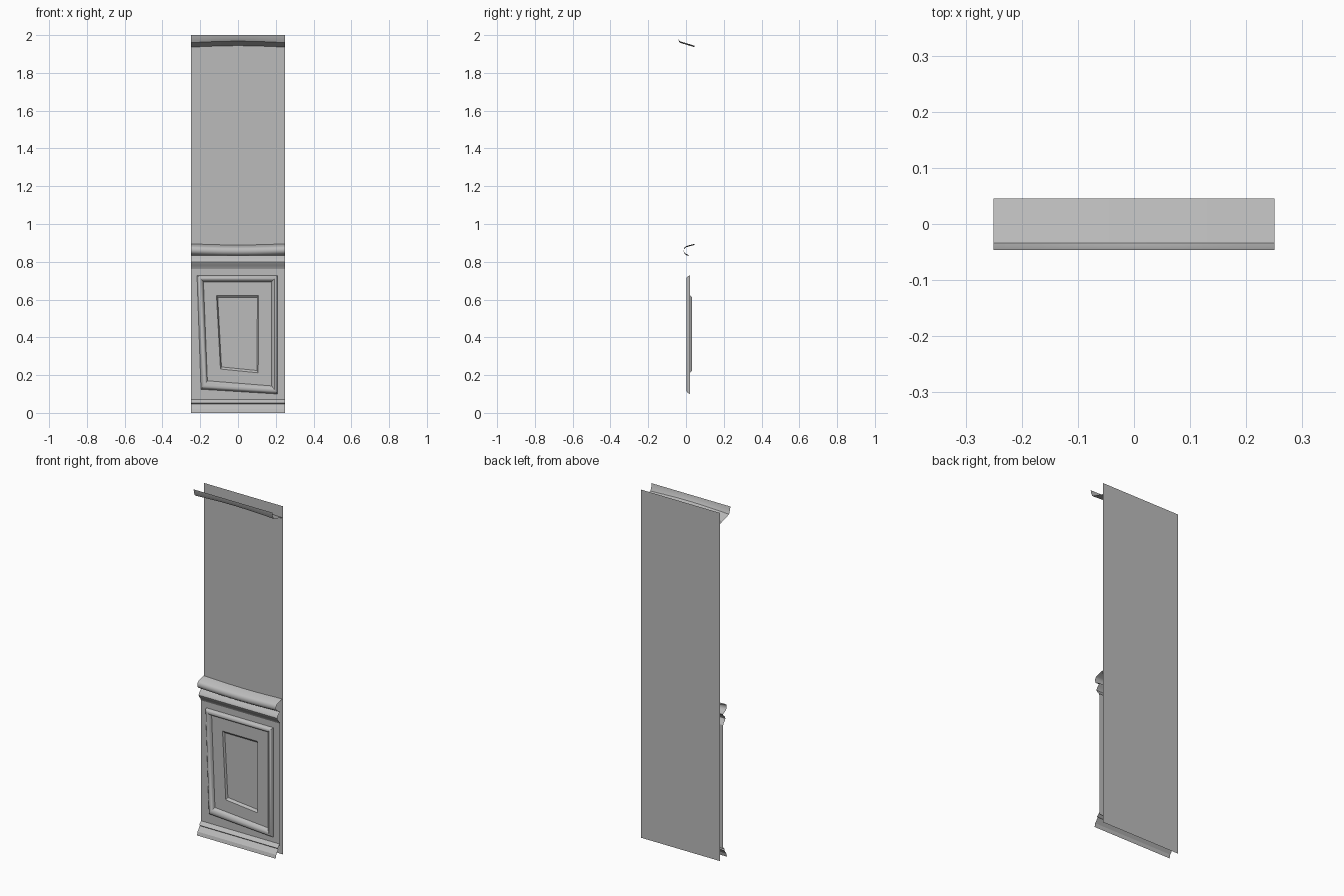
import bpy
import math

if "Cube" in bpy.data.objects:
    bpy.data.objects.remove(bpy.data.objects["Cube"], do_unlink=True)

GREY = (0.5, 0.5, 0.5, 1.0)
paint = bpy.data.materials.new("grey paint")
paint.use_nodes = True
paint.diffuse_color = GREY
paint.node_tree.nodes["Principled BSDF"].inputs["Base Color"].default_value = GREY

HALF = 0.25      # half the wall width
BACK = 0.05      # wall surface depth
FACE = 0.022     # wainscot surface depth


def add_object(name, verts, faces, smooth=None):
    mesh = bpy.data.meshes.new(name)
    mesh.from_pydata(verts, [], faces)
    mesh.materials.append(paint)
    obj = bpy.data.objects.new(name, mesh)
    bpy.context.collection.objects.link(obj)
    if smooth:
        bpy.ops.object.select_all(action='DESELECT')
        obj.select_set(True)
        bpy.context.view_layer.objects.active = obj
        bpy.ops.object.shade_smooth_by_angle(angle=math.radians(smooth))
    return obj


def moulding(name, profile, columns=1, bow=None, smooth=None):
    """Run a (y, z) profile, listed top to bottom, along the wall."""
    n = len(profile)
    verts = []
    for c in range(columns + 1):
        t = c / columns
        for i, (y, z) in enumerate(profile):
            dz = bow(i) * math.sin(math.pi * t) if bow else 0
            verts.append((-HALF + 2 * HALF * t, y, z + dz))
    faces = [(c * n + i, c * n + i + 1, (c + 1) * n + i + 1, (c + 1) * n + i)
             for c in range(columns) for i in range(n - 1)]
    return add_object(name, verts, faces, smooth)


def ring(corners, y):
    return [(x, y, z) for x, z in corners]


def nested(name, loops, cap=False, smooth=None):
    """Join four-cornered loops from the outside inwards."""
    verts = [v for loop in loops for v in loop]
    faces = []
    for r in range(len(loops) - 1):
        for i in range(4):
            j = (i + 1) % 4
            faces.append((r * 4 + i, r * 4 + j, r * 4 + 4 + j, r * 4 + 4 + i))
    if cap:
        faces.append(tuple(range(len(verts) - 4, len(verts))))
    return add_object(name, verts, faces, smooth)


def blend(a, b, t):
    return [(p[0] + (q[0] - p[0]) * t, p[1] + (q[1] - p[1]) * t) for p, q in zip(a, b)]


# Plain back wall
moulding("wall", [(BACK, 2.0), (BACK, 0.0)])

# Bowed cornice strip at the top
moulding("cornice", [(-0.046, 2.0), (-0.042, 1.98), (-0.034, 1.96), (0.045, 1.936)],
         columns=6, bow=lambda i: 0.008 * (i > 1), smooth=30)

# Chair rail with a shelf, two rolls and a cove
rail = [(0.045, 0.895), (0.0, 0.883), (-0.009, 0.875), (-0.012, 0.86),
        (-0.007, 0.847), (0.004, 0.84), (0.023, 0.832), (0.016, 0.822),
        (0.004, 0.812), (0.0, 0.80), (0.005, 0.788), (0.015, 0.778), (FACE, 0.762)]
moulding("chair_rail", rail, columns=6, bow=lambda i: -0.006 if i < 6 else 0.0, smooth=40)

# Stepped baseboard
moulding("baseboard", [(FACE, 0.07), (0.004, 0.052), (0.01, 0.046),
                       (-0.01, 0.02), (-0.015, 0.0)])

# Corner outlines of the skewed wainscot, clockwise from the lower left
border = [(-HALF, 0.06), (HALF, 0.06), (HALF, 0.77), (-HALF, 0.77)]
frame_out = [(-0.196, 0.125), (0.21, 0.10), (0.21, 0.728), (-0.217, 0.728)]
frame_in = [(-0.162, 0.17), (0.178, 0.143), (0.178, 0.694), (-0.183, 0.694)]
recess = [(-0.093, 0.232), (0.107, 0.212), (0.109, 0.622), (-0.114, 0.622)]
centre = [(0.0, 0.42)] * 4

# Flat wainscot board around the frame
nested("wainscot_board", [ring(border, FACE), ring(frame_out, FACE)])

# Rounded picture-frame moulding
shape = [(0, FACE), (0.12, 0.01), (0.3, 0.004), (0.5, 0.003),
         (0.7, 0.007), (0.88, 0.014), (1, FACE)]
nested("panel_frame", [ring(blend(frame_out, frame_in, t), y) for t, y in shape], smooth=40)

# Inner panel with a shallow sunken field
nested("inner_panel", [ring(frame_in, FACE), ring(recess, FACE),
                       ring(blend(recess, centre, 0.06), 0.033)], cap=True)
